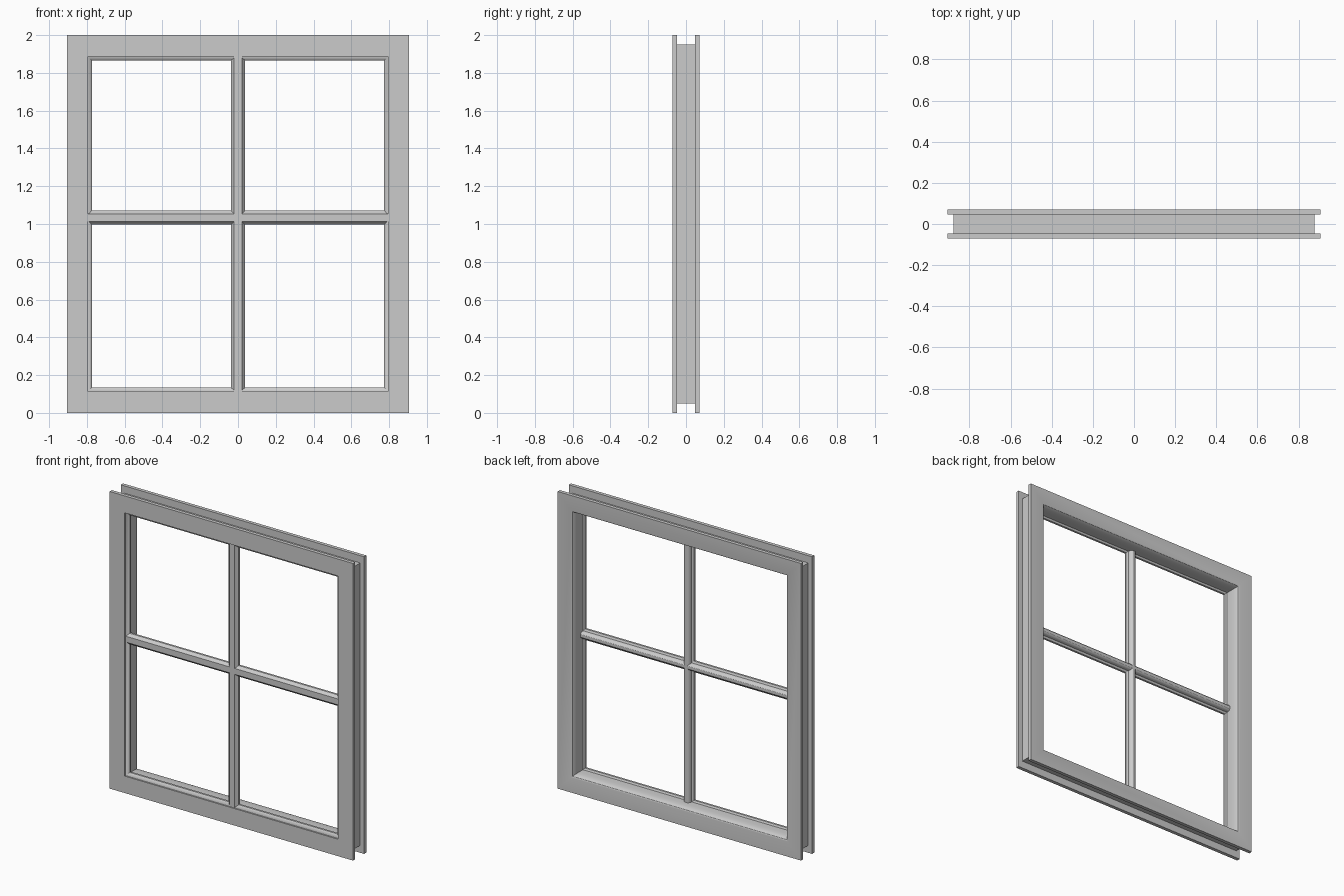
import bpy, bmesh
from math import radians

if "Cube" in bpy.data.objects:
    bpy.data.objects.remove(bpy.data.objects["Cube"])


def finish(bm, name):
    bmesh.ops.recalc_face_normals(bm, faces=bm.faces)
    me = bpy.data.meshes.new(name)
    bm.to_mesh(me)
    bm.free()
    ob = bpy.data.objects.new(name, me)
    bpy.context.collection.objects.link(ob)
    bpy.ops.object.select_all(action='DESELECT')
    ob.select_set(True)
    bpy.context.view_layer.objects.active = ob
    bpy.ops.object.shade_smooth_by_angle(angle=radians(30))
    return ob


def frame(name, section):
    """Closed mitred rectangle swept from (half width, half height, y) points."""
    bm = bmesh.new()
    rings = [[bm.verts.new((sx * hx, y, 1 + sz * hz))
              for sx, sz in ((-1, -1), (1, -1), (1, 1), (-1, 1))]
             for hx, hz, y in section]
    for a, b in zip(rings, rings[1:] + rings[:1]):
        for i in range(4):
            j = (i + 1) % 4
            bm.faces.new((a[i], a[j], b[j], b[i]))
    return finish(bm, name)


def bar(name, half_section, place, start, end):
    """Symmetric section of (half width, y) points run between two ends."""
    pts = half_section + [(-w, y) for w, y in reversed(half_section)]
    bm = bmesh.new()
    ends = [[bm.verts.new(place(w, y, t)) for w, y in pts] for t in (start, end)]
    n = len(pts)
    for i in range(n):
        j = (i + 1) % n
        bm.faces.new((ends[0][i], ends[0][j], ends[1][j], ends[1][i]))
    bm.faces.new(ends[0])
    bm.faces.new(ends[1])
    return finish(bm, name)


# outer side with its groove between two flanges
D, G = 0.071, 0.047
outer = [(0.906, 1.0, -D), (0.906, 1.0, -G), (0.877, 0.951, -G),
         (0.877, 0.951, G), (0.906, 1.0, G), (0.906, 1.0, D)]
# inner side: rounded reveal, thin lip, sloped front bead (offsets from opening)
inner = [(0.013, D), (0.004, 0.066), (-0.002, 0.055), (-0.006, 0.038),
         (-0.008, 0.015), (-0.008, -0.026), (-0.02, -0.032),
         (-0.02, -0.046), (-0.006, -0.060), (0.0, -0.062), (0.0, -D)]
frame("window_frame", outer + [(0.794 + d, 0.886 + d, y) for d, y in inner])

# glazing bars: narrow front, lips at the glass line, rounded back
section = [(0.020, -0.064), (0.022, -0.060), (0.037, -0.046), (0.037, -0.032),
           (0.024, -0.026), (0.022, -0.014), (0.017, -0.005), (0.009, 0.0)]
bar("horizontal_glazing_bar", section, lambda w, y, t: (t, y, 1.034 + w), -0.80, 0.80)
bar("vertical_glazing_bar", section, lambda w, y, t: (w, y, t), 0.11, 1.89)
